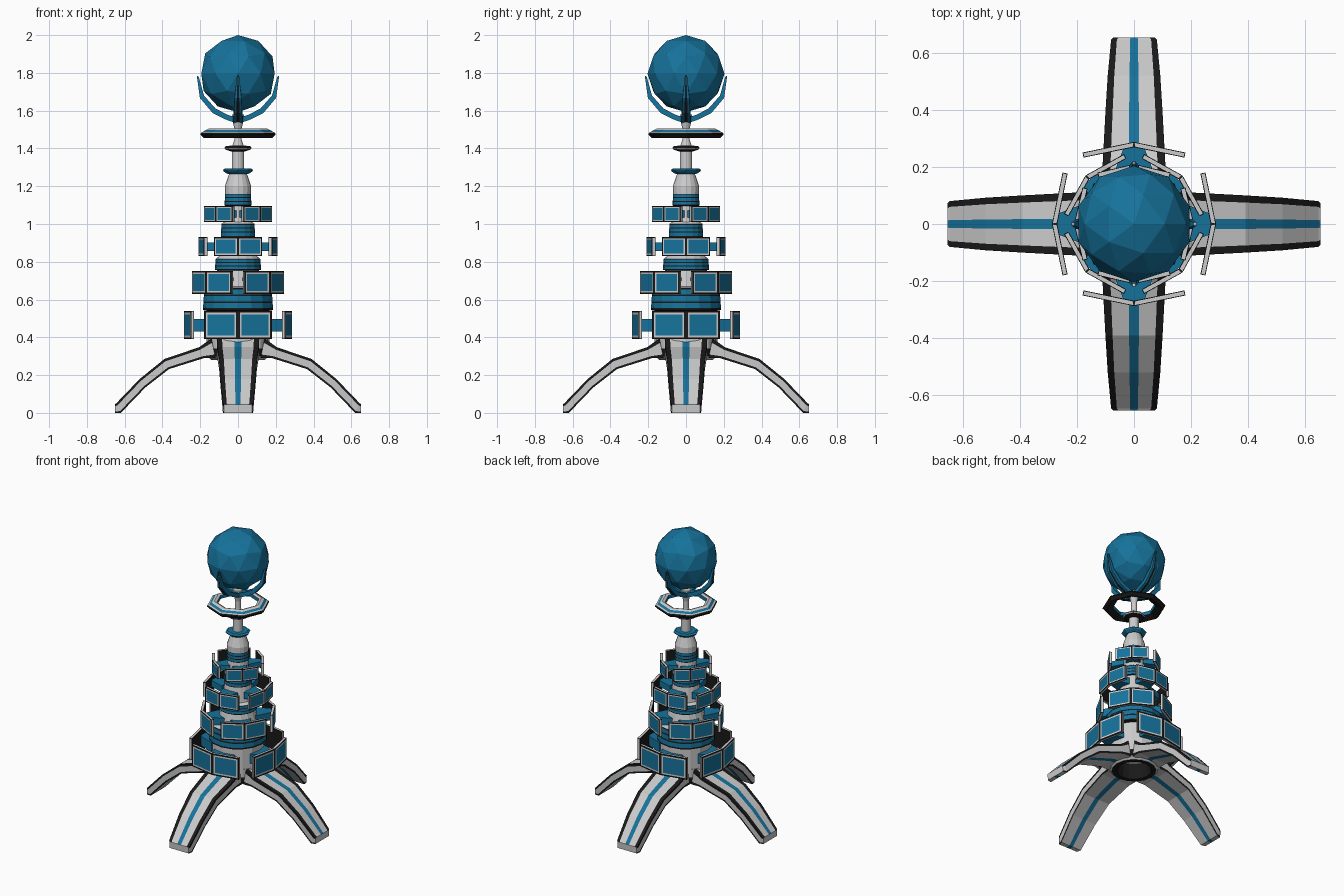
import bpy, bmesh, math
from mathutils import Vector

if "Cube" in bpy.data.objects:
    bpy.data.objects.remove(bpy.data.objects["Cube"])


def make_mat(name, rgb):
    m = bpy.data.materials.new(name)
    m.diffuse_color = (*rgb, 1)
    m.use_nodes = True
    m.node_tree.nodes["Principled BSDF"].inputs["Base Color"].default_value = m.diffuse_color
    return m


MATS = [make_mat("pale_grey", (0.62, 0.62, 0.62)),
        make_mat("blue", (0.008, 0.17, 0.33)),
        make_mat("black", (0.01, 0.01, 0.01))]
G, B, K = 0, 1, 2


def finish(bm, name, angle=0.0):
    bmesh.ops.recalc_face_normals(bm, faces=bm.faces)
    me = bpy.data.meshes.new(name)
    bm.to_mesh(me)
    bm.free()
    for m in MATS:
        me.materials.append(m)
    ob = bpy.data.objects.new(name, me)
    ob.rotation_euler.z = angle
    bpy.context.collection.objects.link(ob)
    return ob


def lathe(name, prof, sides=16, closed=False):
    """prof: (radius, z, colour of the band arriving at this point)"""
    bm = bmesh.new()
    rings = [[bm.verts.new((r * math.cos(2 * math.pi * i / sides),
                            r * math.sin(2 * math.pi * i / sides), z))
              for i in range(sides)] for r, z, _ in prof]
    n = len(prof)
    for k in range(0 if closed else 1, n):
        lo, hi = rings[k - 1], rings[k]
        for i in range(sides):
            j = (i + 1) % sides
            bm.faces.new((lo[i], lo[j], hi[j], hi[i])).material_index = prof[k][2]
    if not closed:
        for r, m in ((rings[0], prof[0][2]), (rings[-1], prof[-1][2])):
            bm.faces.new(r).material_index = m
    return finish(bm, name)


def bands(r0, r1, z0, z1):
    """blue collar with thin black grooves"""
    out = [(r0, z0, K)]
    cuts = [(0.08, K), (0.32, B), (0.40, K), (0.64, B), (0.72, K), (0.94, B), (1, K)]
    for t, c in cuts:
        out.append((r0 + (r1 - r0) * t, z0 + (z1 - z0) * t, c))
    return out


def arm(name, sections, edge, stripe, cols, angle):
    """sweep a striped cross-section; section = outer r,z, inner r,z, half width"""
    bm = bmesh.new()
    rings = []
    for ro, zo, ri, zi, w in sections:
        b, s = w * edge, w * stripe
        pts = [(-w, 0), (b - w, 0), (-s, 0), (s, 0), (w - b, 0), (w, 0), (w, .22), (w, .82),
               (w, 1), (s, 1), (-s, 1), (-w, 1), (-w, .82), (-w, .22)]
        rings.append([bm.verts.new((ro + (ri - ro) * t, y, zo + (zi - zo) * t))
                      for y, t in pts])
    for a, b in zip(rings, rings[1:]):
        for i, c in enumerate(cols):
            j = (i + 1) % len(cols)
            bm.faces.new((a[i], a[j], b[j], b[i])).material_index = c
    bm.faces.new(rings[0])
    bm.faces.new(rings[-1])
    return finish(bm, name, angle)


def panel_pair(name, rc, re, hw, z0, z1, angle, t=0.018):
    """two framed panels meeting in a shallow outward V"""
    bm = bmesh.new()
    for s in (1, -1):
        a, b = Vector((rc, 0, 0)), Vector((re, s * hw, 0))
        d = (b - a).normalized()
        nrm = Vector((abs(d.y), -s * d.x, 0)) * -t
        if nrm.x > 0:
            nrm = -nrm
        base = [a, b, b + nrm, Vector((rc - t * 1.03, 0, 0))]
        lo = [bm.verts.new((p.x, p.y, z0)) for p in base]
        hi = [bm.verts.new((p.x, p.y, z1)) for p in base]
        quads = [bm.faces.new((lo[i], lo[(i + 1) % 4], hi[(i + 1) % 4], hi[i])) for i in range(4)]
        caps = [bm.faces.new(lo), bm.faces.new(hi)]
        for f in quads + caps:
            f.material_index = K
        bmesh.ops.recalc_face_normals(bm, faces=quads + caps)
        front = quads[0]
        h = z1 - z0
        bmesh.ops.inset_individual(bm, faces=[front], thickness=h * 0.09)
        front.material_index = G
        bmesh.ops.inset_individual(bm, faces=[front], thickness=h * 0.09)
        front.material_index = B
        rims = caps + [quads[1]]
        bmesh.ops.inset_individual(bm, faces=rims, thickness=0.004)
        for f in rims:
            f.material_index = G
    return finish(bm, name, angle)


def bracket(name, r0, r1, w0, w1, z0, z1, angle):
    """blue tapered strut from column to panel"""
    bm = bmesh.new()
    lo, hi = [[bm.verts.new((x, y, z)) for x, y in
               ((r0, -w0), (r1, -w1), (r1, w1), (r0, w0))] for z in (z0, z1)]
    bm.faces.new(lo)
    bm.faces.new(hi)
    for i in range(4):
        bm.faces.new((lo[i], lo[(i + 1) % 4], hi[(i + 1) % 4], hi[i]))
    for f in bm.faces:
        f.material_index = B
    return finish(bm, name, angle)


# legs and claws
LEG = [(.14, .395, .12, .29, .112), (.205, .348, .18, .29, .11), (.39, .285, .365, .232, .10),
       (.52, .18, .49, .135, .092), (.645, .05, .62, .0, .08), (.652, .045, .65, .0, .074)]
LEG_COLS = [K, G, B, G, K, K, G, K, G, B, G, K, G, K]
CLAW = [(.015, 1.535, .015, 1.565, .026), (.065, 1.553, .055, 1.578, .024),
        (.135, 1.588, .12, 1.612, .022), (.202, 1.668, .18, 1.68, .018),
        (.218, 1.785, .208, 1.78, .006)]
CLAW_COLS = [B, B, K, B, B, B, B, B, B, B, B, B, B, B]
for i in range(4):
    a = i * math.pi / 2
    arm(f"leg_{i}", LEG, 0.25, 0.17, LEG_COLS, a)
    arm(f"claw_{i}", CLAW, 0.3, 0.35, CLAW_COLS, a)

# panel tiers: centre r, end r, half width, z range, offset, column r
TIERS = [(.287, .25, .18, .39, .54, 0, .15), (.24, .198, .148, .63, .75, 45, .10),
         (.21, .18, .128, .83, .93, 0, .085), (.167, .148, .106, 1.01, 1.095, 45, .06)]
for t, (rc, re, hw, z0, z1, off, rin) in enumerate(TIERS):
    for i in range(4):
        a = math.radians(off + 90 * i)
        panel_pair(f"panel_tier{t}_{i}", rc, re, hw, z0, z1, a)
        zm, h = (z0 + z1) / 2, (z1 - z0) * 0.22
        bracket(f"bracket_tier{t}_{i}", rin, rc - .02, hw * .45, hw * .2, zm - h, zm + h, a)

# hub under the column, with a dark rim
lathe("hub", [(.10, .38, G), (.11, .28, K), (.14, .28, K), (.165, .30, G),
              (.168, .34, K), (.168, .395, G), (.10, .395, G)], 16)

# tapering column with banded collars
lathe("column", [(.165, .385, G), (.165, .54, G)] + bands(.186, .178, .545, .66) +
      [(.13, .67, G), (.11, .755, G)] + bands(.123, .118, .757, .815) +
      [(.10, .83, G), (.085, .93, G)] + bands(.09, .088, .932, 1.0) +
      [(.075, 1.01, G), (.065, 1.095, G)] + bands(.071, .069, 1.097, 1.16) +
      [(.07, 1.20, G), (.045, 1.272, G)], 16)

# neck and its collars
lathe("neck", [(.032, 1.26, G), (.032, 1.41, G), (.018, 1.45, G), (.018, 1.50, G),
               (.032, 1.56, G), (.032, 1.58, G)], 16)
lathe("neck_collar_lower", [(.055, 1.265, K), (.075, 1.277, B), (.08, 1.286, B),
                            (.068, 1.294, B)], 8)
lathe("neck_collar_upper", [(.04, 1.385, K), (.068, 1.395, K), (.072, 1.403, G),
                            (.065, 1.412, K), (.03, 1.416, G)], 8)

# floating octagonal ring
lathe("halo_ring", [(.135, 1.475, B), (.18, 1.455, K), (.2, 1.474, K), (.196, 1.483, K),
                    (.185, 1.488, G), (.17, 1.498, B), (.152, 1.506, G), (.135, 1.5, G)],
      8, closed=True)

# faceted orb
bm = bmesh.new()
bmesh.ops.create_icosphere(bm, subdivisions=2, radius=.204)
for f in bm.faces:
    f.material_index = B
finish(bm, "orb").location.z = 1.796
